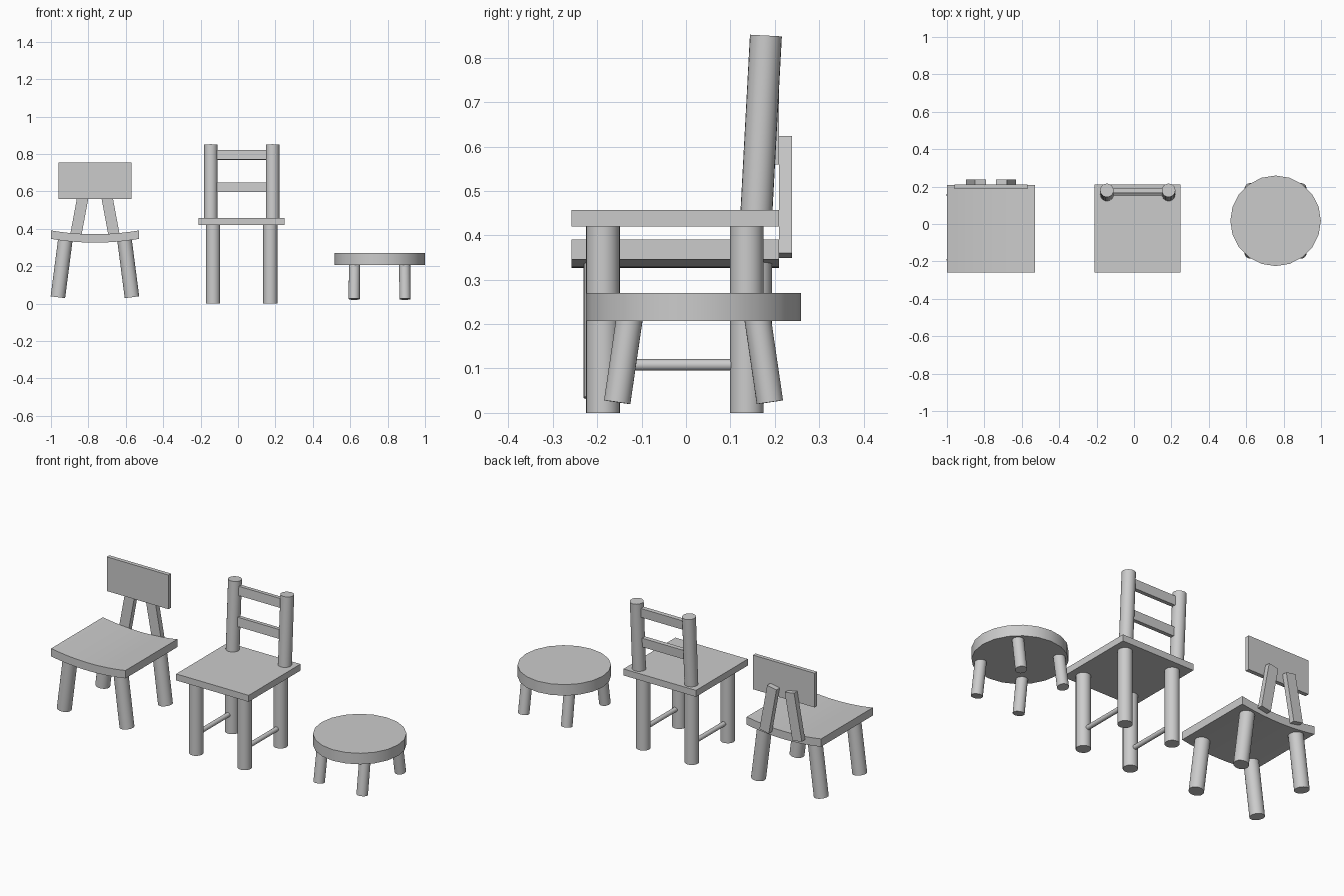
import bpy, bmesh, math
from mathutils import Vector

if "Cube" in bpy.data.objects:
    bpy.data.objects.remove(bpy.data.objects["Cube"])


def finish(name, bm, smooth=False):
    bmesh.ops.recalc_face_normals(bm, faces=bm.faces[:])
    mesh = bpy.data.meshes.new(name)
    bm.to_mesh(mesh)
    bm.free()
    ob = bpy.data.objects.new(name, mesh)
    bpy.context.collection.objects.link(ob)
    if smooth:
        bpy.ops.object.select_all(action='DESELECT')
        ob.select_set(True)
        bpy.context.view_layer.objects.active = ob
        bpy.ops.object.shade_smooth_by_angle(angle=math.radians(40))
    return ob


def rod(name, start, end, radius, sides=24):
    """Round bar between two points."""
    a, b = Vector(start), Vector(end)
    bm = bmesh.new()
    bmesh.ops.create_cone(bm, cap_ends=True, segments=sides, radius1=radius,
                          radius2=radius, depth=(b - a).length)
    ob = finish(name, bm, True)
    ob.location = (a + b) / 2
    ob.rotation_euler = (b - a).to_track_quat('Z', 'Y').to_euler()
    return ob


def box(name, low, high, rotation=(0, 0, 0)):
    """Box from its min and max corners, turned about its centre."""
    low, high = Vector(low), Vector(high)
    bm = bmesh.new()
    bmesh.ops.create_cube(bm, size=1)
    bmesh.ops.scale(bm, vec=high - low, verts=bm.verts[:])
    ob = finish(name, bm)
    ob.location = (low + high) / 2
    ob.rotation_euler = rotation
    return ob


SIDES = ((-1, "left"), (1, "right"))

# --- Ladder-back chair (middle) ---
CX = 0.02
box("ladder_chair_seat", (-0.21, -0.258, 0.42), (0.248, 0.21, 0.457))
for s, side in SIDES:
    x = CX + s * 0.153
    rod(f"ladder_chair_front_leg_{side}", (x, -0.187, 0), (x, -0.187, 0.422), 0.038)
    rod(f"ladder_chair_back_leg_{side}", (x, 0.137, 0), (x, 0.137, 0.422), 0.038)
    rod(f"ladder_chair_stretcher_{side}", (x, -0.187, 0.108), (x, 0.137, 0.108), 0.013, 16)
    px = CX + s * 0.165
    rod(f"ladder_chair_back_post_{side}", (px, 0.158, 0.44), (px, 0.18, 0.85), 0.036)
for name, y, z in (("lower", 0.167, 0.622), ("upper", 0.177, 0.795)):
    box(f"ladder_chair_{name}_slat", (CX - 0.155, y - 0.012, z - 0.026),
        (CX + 0.155, y + 0.012, z + 0.026), (math.radians(-3), 0, 0))

# --- Curved-seat chair (left) ---
CX = -0.765
HALF, SAG, STEPS = 0.235, 0.02, 16
curve = [(CX + HALF * t, 0.326 + SAG * t * t)
         for t in (2 * i / STEPS - 1 for i in range(STEPS + 1))]
outline = curve + [(x, z + 0.045) for x, z in reversed(curve)]
bm = bmesh.new()
face = bm.faces.new([bm.verts.new((x, -0.258, z)) for x, z in outline])
ext = bmesh.ops.extrude_face_region(bm, geom=[face], use_keep_orig=True)
bmesh.ops.translate(bm, vec=(0, 0.467, 0),
                    verts=[v for v in ext["geom"] if isinstance(v, bmesh.types.BMVert)])
finish("curved_chair_seat", bm, True)
for s, side in SIDES:
    for part, y in (("front", -0.192), ("back", 0.155)):
        rod(f"curved_chair_{part}_leg_{side}", (CX + s * 0.198, y, 0.034),
            (CX + s * 0.157, y, 0.35), 0.039)
    # Slanted brace behind the seat and back panel
    bx = CX + s * 0.08
    box(f"curved_chair_brace_{side}", (bx - 0.03, 0.209, 0.352), (bx + 0.03, 0.239, 0.62),
        (0, math.radians(-s * 10.5), 0))
box("curved_chair_back_panel", (-0.96, 0.187, 0.56), (-0.57, 0.21, 0.755))

# --- Round stool (right) ---
CX, CY = 0.757, 0.017
rod("stool_top", (CX, CY, 0.207), (CX, CY, 0.27), 0.242, 20)
for s, side in SIDES:
    for d, part in ((-1, "front"), (1, "back")):
        rod(f"stool_{part}_leg_{side}", (CX + s * 0.136, CY + d * 0.172, 0.024),
            (CX + s * 0.134, CY + d * 0.144, 0.215), 0.03)
